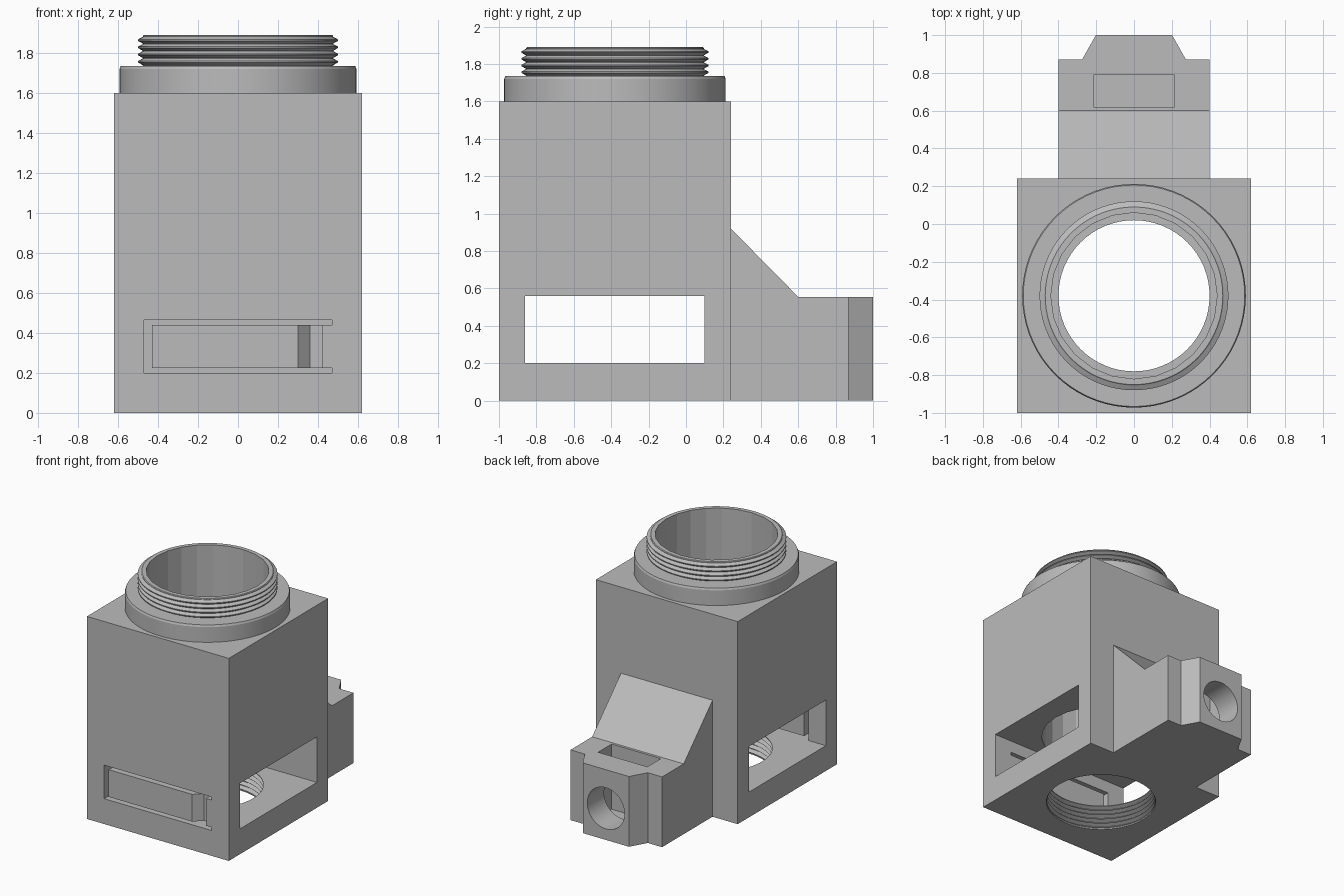
import bpy, bmesh, math

cube = bpy.data.objects.get("Cube")
if cube:
    bpy.data.objects.remove(cube, do_unlink=True)

AXIS_Y = -0.38          # centre line of the bore
grey = bpy.data.materials.new("plain grey")
grey.use_nodes = True
colour = (0.5, 0.5, 0.5, 1)
grey.diffuse_color = colour
grey.node_tree.nodes["Principled BSDF"].inputs["Base Color"].default_value = colour


def finish(name, bm):
    bmesh.ops.recalc_face_normals(bm, faces=bm.faces)
    mesh = bpy.data.meshes.new(name)
    bm.to_mesh(mesh)
    bm.free()
    mesh.materials.append(grey)
    ob = bpy.data.objects.new(name, mesh)
    bpy.context.collection.objects.link(ob)
    return ob


def prism(name, outline, axis, lo, hi):
    """Extrude a 2D outline along x, y or z."""
    bm = bmesh.new()
    place = {"x": lambda a, b, t: (t, a, b),
             "y": lambda a, b, t: (a, t, b),
             "z": lambda a, b, t: (a, b, t)}[axis]
    rings = [[bm.verts.new(place(a, b, t)) for a, b in outline] for t in (lo, hi)]
    for ring in rings:
        bm.faces.new(ring)
    n = len(outline)
    for i in range(n):
        j = (i + 1) % n
        bm.faces.new((rings[0][i], rings[0][j], rings[1][j], rings[1][i]))
    return finish(name, bm)


def box(name, x, y, z):
    return prism(name, [(x[0], y[0]), (x[1], y[0]), (x[1], y[1]), (x[0], y[1])], "z", *z)


def lathe(name, profile, sides):
    """Capped solid of revolution from (radius, z) points, bottom to top."""
    bm = bmesh.new()
    rings = []
    for r, z in profile:
        rings.append([bm.verts.new((r * math.cos(math.tau * i / sides),
                                    AXIS_Y + r * math.sin(math.tau * i / sides), z))
                      for i in range(sides)])
    for a, b in zip(rings, rings[1:]):
        for i in range(sides):
            j = (i + 1) % sides
            bm.faces.new((a[i], a[j], b[j], b[i]))
    bm.faces.new(rings[0])
    bm.faces.new(rings[-1])
    return finish(name, bm)


def combine(target, tool, operation):
    mod = target.modifiers.new(tool.name, "BOOLEAN")
    mod.operation = operation
    mod.solver = "EXACT"
    mod.object = tool
    bpy.context.view_layer.objects.active = target
    bpy.ops.object.modifier_apply(modifier=mod.name)
    bpy.data.objects.remove(tool, do_unlink=True)


def thread(inner, outer, start, pitch, turns):
    points = []
    for i in range(turns):
        z = start + i * pitch
        points += [(inner, z), (outer, z + pitch * 0.4),
                   (outer, z + pitch * 0.6), (inner, z + pitch * 0.98)]
    return points


# Main housing
housing = box("housing", (-0.62, 0.62), (-1, 0.24), (0, 1.6))
combine(housing, box("window", (-1, 1), (-0.86, 0.10), (0.2, 0.56)), "DIFFERENCE")
combine(housing, lathe("bore", [(0.44, 0.4), (0.44, 1.8)], 24), "DIFFERENCE")
socket = [(0.405, -0.1), (0.405, 0.01)] + thread(0.40, 0.43, 0.015, 0.036, 5) + [(0.40, 0.3)]
combine(housing, lathe("threaded_socket", socket, 64), "DIFFERENCE")

# Spring latch: slits above, below and at the free end, plus a finger notch
for z in ((0.20, 0.225), (0.44, 0.465)):
    combine(housing, box("latch_slit", (-0.47, 0.47), (-1.1, -0.8), z), "DIFFERENCE")
combine(housing, box("latch_gap", (-0.47, -0.43), (-1.1, -0.8), (0.21, 0.45)), "DIFFERENCE")
notch = [(0.30, -1), (0.30, -1.1), (0.42, -1.1), (0.42, -0.94), (0.36, -0.94)]
combine(housing, prism("finger_notch", notch, "z", 0.225, 0.44), "DIFFERENCE")

# Clamp block at the back: side profile, trimmed to a narrow nose
side = [(0.24, 0), (1, 0), (1, 0.555), (0.60, 0.555), (0.24, 0.92)]
clamp = prism("clamp_block", side, "x", -0.40, 0.40)
for s in (-1, 1):
    corner = [(s * 0.275, 0.87), (s * 0.5, 0.87), (s * 0.5, 1.1), (s * 0.146, 1.1)]
    combine(clamp, prism("nose_trim", corner, "z", -0.1, 0.7), "DIFFERENCE")
combine(clamp, box("nut_pocket", (-0.215, 0.215), (0.62, 0.79), (0.04, 0.7)), "DIFFERENCE")
circle = [(0.163 * math.cos(math.tau * i / 40), 0.25 + 0.163 * math.sin(math.tau * i / 40))
          for i in range(40)]
combine(clamp, prism("bolt_hole", circle, "y", 0.7, 1.1), "DIFFERENCE")

# Collar with rounded rim, and threaded neck above it
collar_profile = [(0.592, 1.6), (0.592, 1.72), (0.586, 1.735), (0.48, 1.735)]
neck_profile = thread(0.475, 0.50, 1.738, 0.036, 4) + [(0.475, 1.885), (0.47, 1.89)]
neck = lathe("threaded_neck", collar_profile + neck_profile, 72)
combine(neck, lathe("neck_bore", [(0.44, 1.5), (0.44, 2)], 24), "DIFFERENCE")

# Smooth only the fine round facets; keep the coarse bore faceted
for ob in (housing, clamp, neck):
    bpy.ops.object.select_all(action="DESELECT")
    ob.select_set(True)
    bpy.context.view_layer.objects.active = ob
    bpy.ops.object.shade_smooth_by_angle(angle=math.radians(12))
